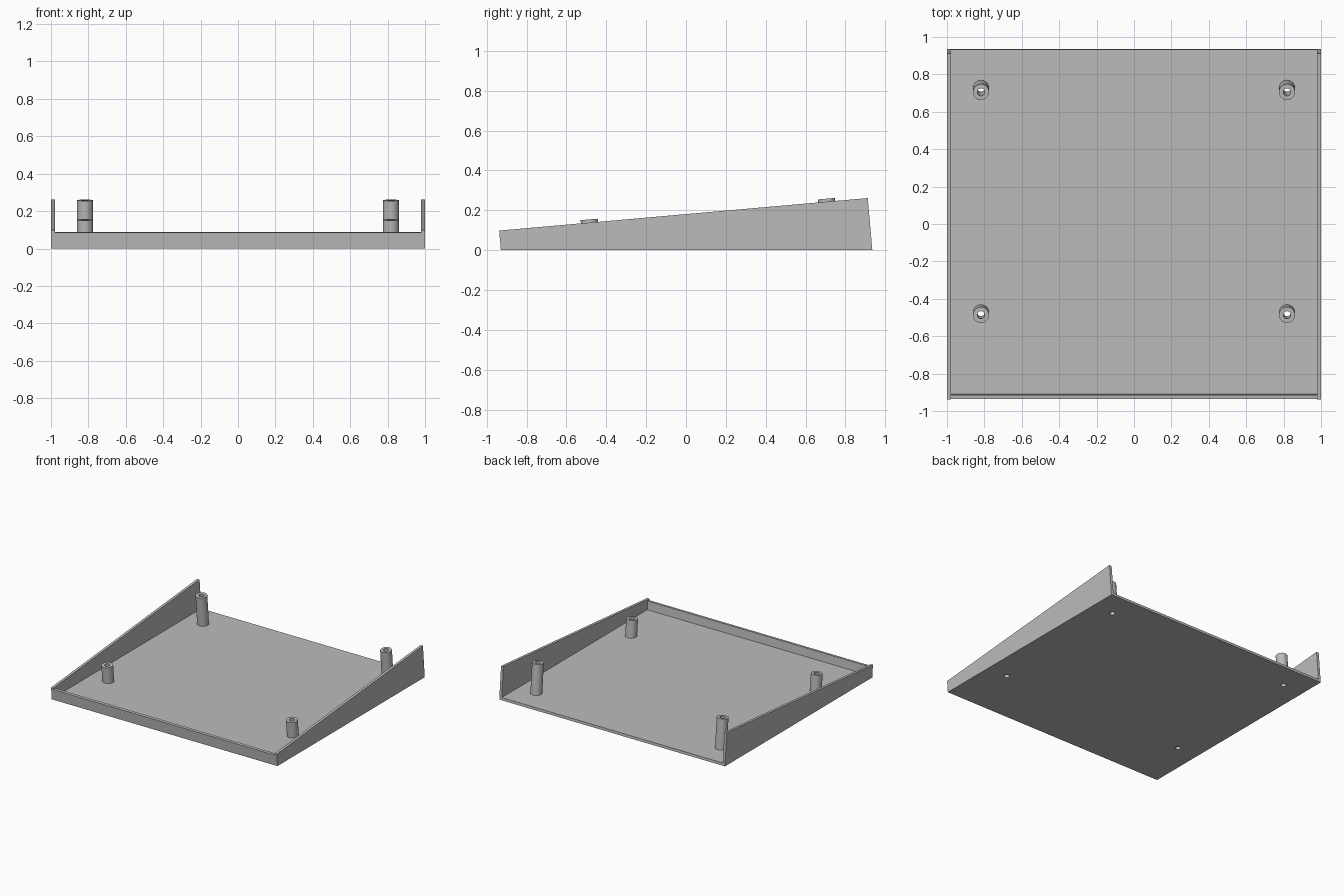
import bpy, bmesh, math
from mathutils import Vector, Matrix

cube = bpy.data.objects.get("Cube")
if cube:
    bpy.data.objects.remove(cube, do_unlink=True)

TILT = math.radians(5)
AXIS = Vector((0, -math.sin(TILT), math.cos(TILT)))
FLOOR = 0.021       # floor thickness
WALL = 0.021        # wall thickness
SIDES = 32

grey = bpy.data.materials.new("plain_grey")
grey.use_nodes = True
colour = (0.5, 0.5, 0.5, 1)
grey.diffuse_color = colour
grey.node_tree.nodes["Principled BSDF"].inputs["Base Color"].default_value = colour


def finish(bm, name):
    bmesh.ops.recalc_face_normals(bm, faces=bm.faces)
    mesh = bpy.data.meshes.new(name)
    bm.to_mesh(mesh)
    bm.free()
    mesh.materials.append(grey)
    obj = bpy.data.objects.new(name, mesh)
    bpy.context.collection.objects.link(obj)
    return obj


def extrude_profile(name, profile, half_width):
    """Extrude a (y, z) outline symmetrically along x."""
    bm = bmesh.new()
    face = bm.faces.new([bm.verts.new((-half_width, y, z)) for y, z in profile])
    new = bmesh.ops.extrude_face_region(bm, geom=[face])["geom"]
    verts = [g for g in new if isinstance(g, bmesh.types.BMVert)]
    bmesh.ops.translate(bm, verts=verts, vec=(2 * half_width, 0, 0))
    return finish(bm, name)


def select_only(obj):
    bpy.ops.object.select_all(action="DESELECT")
    obj.select_set(True)
    bpy.context.view_layer.objects.active = obj


def cut(obj, cutter):
    cutter.hide_render = True
    mod = obj.modifiers.new("cut", "BOOLEAN")
    mod.operation = "DIFFERENCE"
    mod.solver = "EXACT"
    mod.object = cutter
    select_only(obj)
    bpy.ops.object.modifier_apply(modifier=mod.name)
    bpy.data.objects.remove(cutter, do_unlink=True)


def hole_cutter(base):
    """Slanted rod through the floor, along the post axis."""
    bm = bmesh.new()
    bmesh.ops.create_cone(bm, cap_ends=True, segments=SIDES, radius1=0.02,
                          radius2=0.02, depth=0.2,
                          matrix=Matrix.Translation(base) @ Matrix.Rotation(TILT, 4, "X"))
    return finish(bm, "hole_cutter")


def make_post(name, top):
    """Slanted tube whose foot is trimmed flat against the floor."""
    bm = bmesh.new()
    turn = Matrix.Rotation(TILT, 3, "X")

    def ring(radius, on_floor):
        verts = []
        for i in range(SIDES):
            a = math.tau * i / SIDES
            p = top + turn @ Vector((radius * math.cos(a), radius * math.sin(a), 0))
            if on_floor:
                p -= AXIS * ((p.z - FLOOR) / AXIS.z)
            verts.append(bm.verts.new(p))
        return verts

    loops = [ring(0.043, True), ring(0.043, False), ring(0.02, False), ring(0.02, True)]
    for lower, upper in zip(loops, loops[1:]):
        for i in range(SIDES):
            j = (i + 1) % SIDES
            bm.faces.new((lower[i], lower[j], upper[j], upper[i]))
    post = finish(bm, name)
    select_only(post)
    bpy.ops.object.shade_smooth_by_angle(angle=math.radians(35))


# Wedge-shaped tray, hollowed out with an open top and back
tray = extrude_profile("tray", [(-0.929, 0), (0.935, 0), (0.912, 0.261), (-0.9375, 0.098)], 1)
slope = math.tan(TILT)
cut(tray, extrude_profile("hollow_cutter", [
    (-0.908, FLOOR), (1.2, FLOOR), (1.2, 0.6), (-1.2, 0.6),
    (-1.2, 0.086 - 0.264 * slope), (-0.914, 0.088)], 1 - WALL))

# Four slanted mounting posts with holes through the floor
for row, y, z in (("front", -0.486, 0.154), ("back", 0.705, 0.258)):
    for side, x in (("left", 0.818), ("right", -0.818)):
        top = Vector((x, y, z))
        cut(tray, hole_cutter(top - AXIS * (z / AXIS.z)))
        make_post(f"{row}_{side}_post", top)
